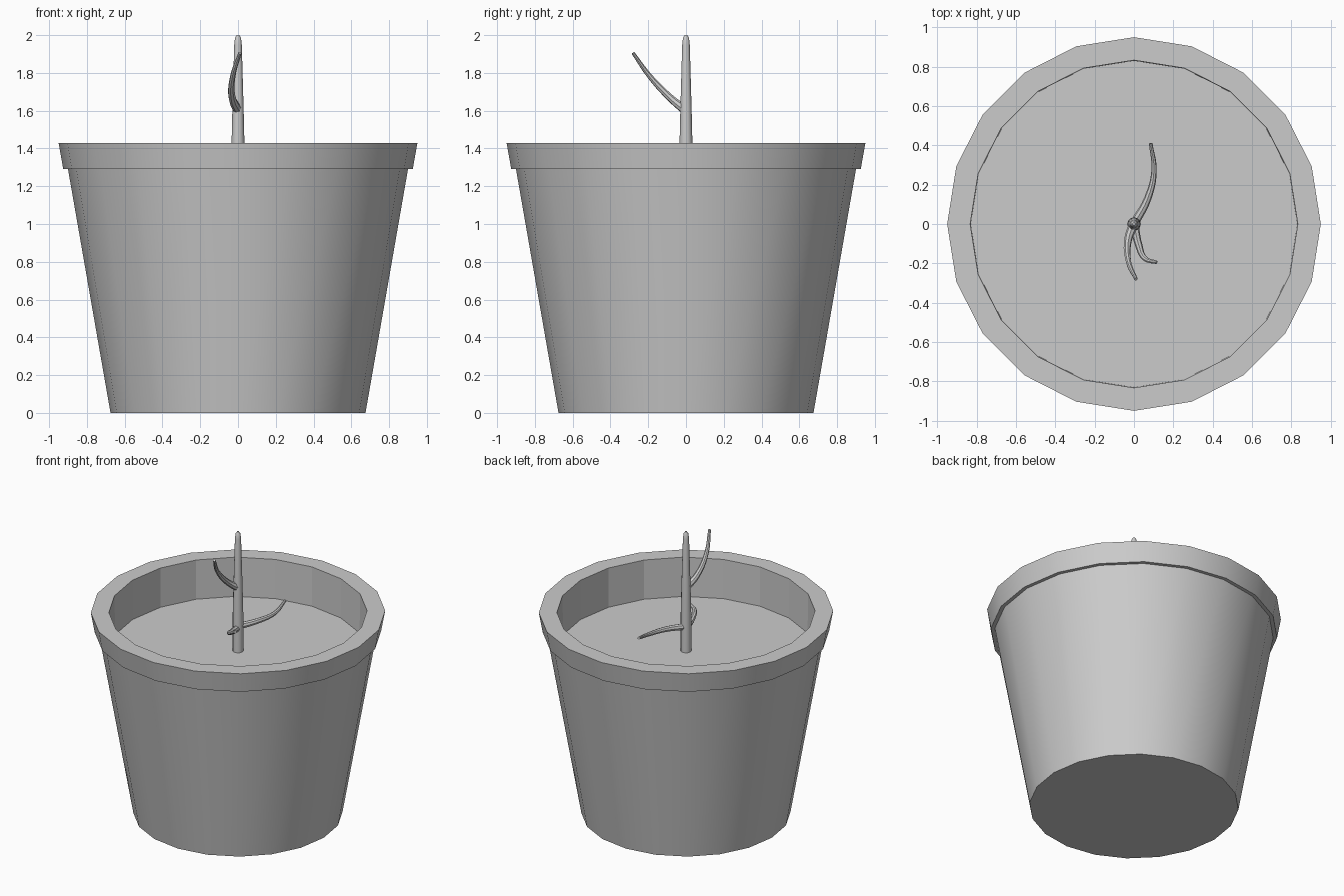
import bpy, bmesh
from math import sin, cos, pi, radians

if "Cube" in bpy.data.objects:
    bpy.data.objects.remove(bpy.data.objects["Cube"])


def lathe(name, profile, sides, flat=(), cap_end=True):
    """Revolve (r, z) points about z; cap both ends; bands in flat stay faceted."""
    bm = bmesh.new()
    rings = [[bm.verts.new((r * sin(2 * pi * i / sides), -r * cos(2 * pi * i / sides), z))
              for i in range(sides)] for r, z in profile]
    flat_faces = []
    for k, (a, b) in enumerate(zip(rings, rings[1:])):
        for i in range(sides):
            j = (i + 1) % sides
            f = bm.faces.new((a[i], a[j], b[j], b[i]))
            if k in flat:
                flat_faces.append(f)
    bm.faces.new(rings[0][::-1])
    if cap_end:
        bm.faces.new(rings[-1])
    bmesh.ops.recalc_face_normals(bm, faces=bm.faces)
    flat_ids = [f.index for f in flat_faces if bm.faces.index_update() is None]
    me = bpy.data.meshes.new(name)
    bm.to_mesh(me)
    bm.free()
    ob = bpy.data.objects.new(name, me)
    bpy.context.collection.objects.link(ob)
    smooth(ob)
    for i in flat_ids:
        me.polygons[i].use_smooth = False
    return ob


def smooth(ob):
    bpy.ops.object.select_all(action='DESELECT')
    ob.select_set(True)
    bpy.context.view_layer.objects.active = ob
    bpy.ops.object.shade_smooth_by_angle(angle=radians(40))


def branch(name, pts, r0, r1):
    """Tapered curved tube through the points."""
    cu = bpy.data.curves.new(name, 'CURVE')
    cu.dimensions = '3D'
    cu.bevel_depth = 1.0
    cu.bevel_resolution = 2
    cu.resolution_u = 5
    cu.use_fill_caps = True
    sp = cu.splines.new('BEZIER')
    sp.bezier_points.add(len(pts) - 1)
    for i, (bp, p) in enumerate(zip(sp.bezier_points, pts)):
        bp.co = p
        bp.handle_left_type = bp.handle_right_type = 'AUTO'
        bp.radius = r0 + (r1 - r0) * i / (len(pts) - 1)
    ob = bpy.data.objects.new(name, cu)
    bpy.context.collection.objects.link(ob)
    bpy.ops.object.select_all(action='DESELECT')
    ob.select_set(True)
    bpy.context.view_layer.objects.active = ob
    bpy.ops.object.convert(target='MESH')
    smooth(bpy.context.object)


# Tapered pot with a lip, a flat rim and a faceted inner wall; soil closes it
lathe("pot", [(0.675, 0), (0.90, 1.29), (0.925, 1.29), (0.95, 1.43),
              (0.833, 1.43), (0.83, 1.15)], 20, flat=(4,), cap_end=False)
lathe("soil", [(0.83, 1.14), (0.831, 1.152)], 20)

# Plant stem with a rounded tip
lathe("stem", [(0.035, 1.15), (0.034, 1.43), (0.03, 1.6), (0.02, 1.95),
               (0.016, 1.985), (0.007, 2.0)], 12)

# Three bare curved branches
branch("upper_branch", [(0, 0, 1.60), (-0.03, -0.08, 1.665),
                        (-0.028, -0.19, 1.78), (0.01, -0.28, 1.905)], 0.025, 0.009)
branch("rear_branch", [(0, 0, 1.325), (0.07, 0.13, 1.335),
                       (0.102, 0.27, 1.345), (0.085, 0.41, 1.375)], 0.023, 0.009)
branch("front_branch", [(0, 0, 1.315), (0.025, -0.11, 1.333),
                        (0.055, -0.175, 1.36), (0.115, -0.195, 1.39)], 0.023, 0.009)
